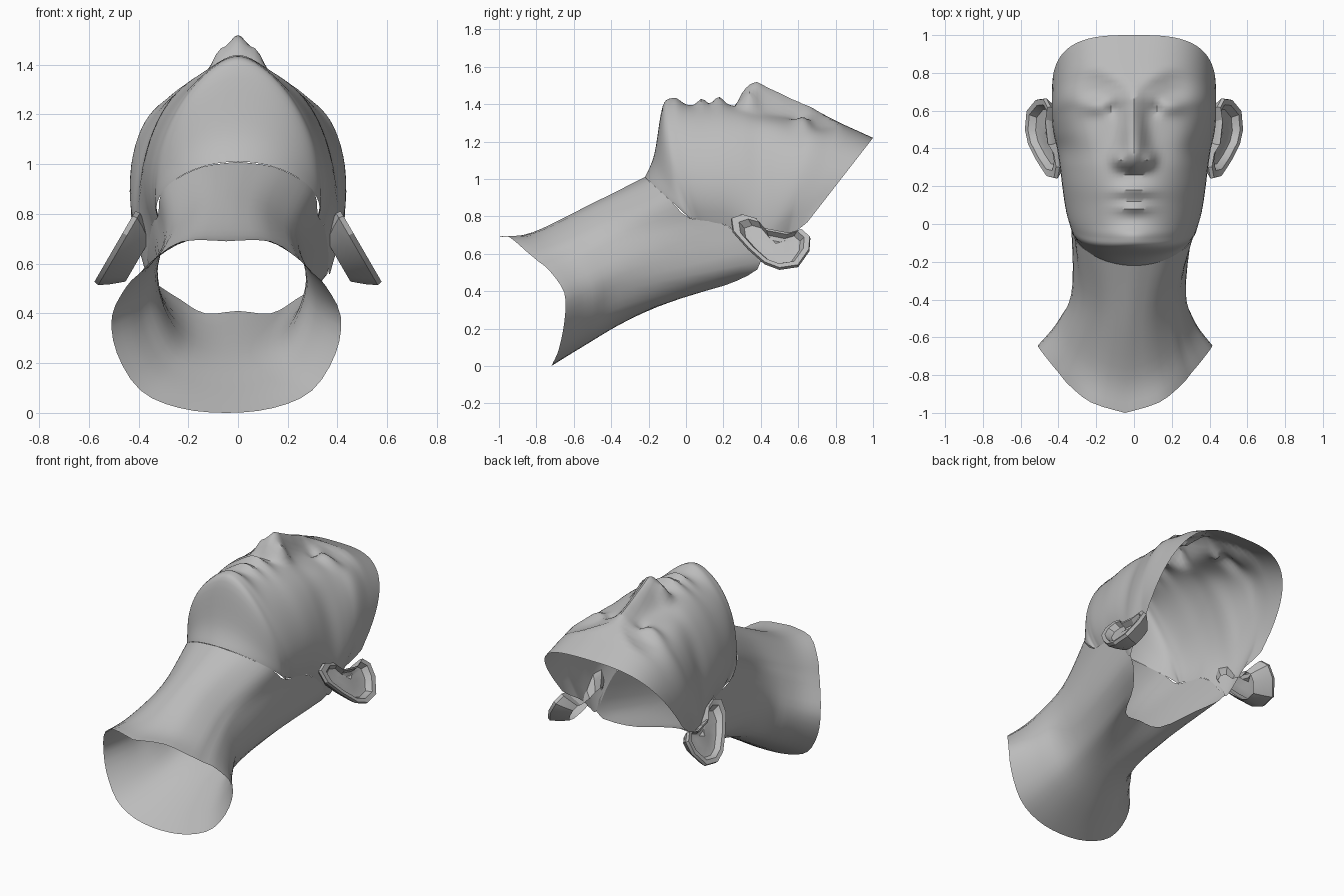
import bpy, bmesh, math
from mathutils import Vector

if "Cube" in bpy.data.objects:
    bpy.data.objects.remove(bpy.data.objects["Cube"])

skin = bpy.data.materials.new("plain grey")
skin.diffuse_color = (0.5, 0.5, 0.5, 1)
skin.use_nodes = True
skin.node_tree.nodes["Principled BSDF"].inputs["Base Color"].default_value = skin.diffuse_color


def make_object(name, rows, closed=False, angle=40, flip=False):
    """Skin a grid of point rows into one smooth mesh."""
    bm = bmesh.new()
    grid = [[bm.verts.new(p) for p in row] for row in rows]
    for a, b in zip(grid, grid[1:]):
        n = len(a)
        for i in range(n if closed else n - 1):
            j = (i + 1) % n
            quad = (a[i], a[j], b[j], b[i])
            bm.faces.new(quad[::-1] if flip else quad)
    bmesh.ops.remove_doubles(bm, verts=bm.verts, dist=0.0005)
    mesh = bpy.data.meshes.new(name)
    bm.to_mesh(mesh)
    bm.free()
    mesh.materials.append(skin)
    obj = bpy.data.objects.new(name, mesh)
    bpy.context.collection.objects.link(obj)
    bpy.ops.object.select_all(action='DESELECT')
    obj.select_set(True)
    bpy.context.view_layer.objects.active = obj
    bpy.ops.object.shade_smooth_by_angle(angle=math.radians(angle))
    return obj


def spline(rows, steps):
    """Catmull-Rom interpolation through rows of numbers."""
    out = []
    for i in range(len(rows) - 1):
        p0, p1, p2 = rows[max(i - 1, 0)], rows[i], rows[i + 1]
        p3 = rows[min(i + 2, len(rows) - 1)]
        for s in range(steps):
            t = s / steps
            out.append([0.5 * (2 * b + (c - a) * t + (2 * a - 5 * b + 4 * c - d) * t * t
                               + (3 * b - a - 3 * c + d) * t ** 3)
                        for a, b, c, d in zip(p0, p1, p2, p3)])
    return out + [list(rows[-1])]


def lerp_table(table, v):
    if v <= table[0][0] or v >= table[-1][0]:
        return 0
    for (a, fa), (b, fb) in zip(table, table[1:]):
        if v <= b:
            return fa + (fb - fa) * (v - a) / (b - a)


def bump(x, y, cx, cy, sx, sy):
    return math.exp(-((x - cx) / sx) ** 2 - ((y - cy) / sy) ** 2)


NOSE = [(0.265, 0), (0.30, 0.075), (0.33, 0.12), (0.375, 0.155), (0.5, 0.12),
        (0.6, 0.08), (0.7, 0.01), (0.74, 0)]


def relief(x, y):
    """Height of the facial features above the plain face."""
    x = abs(x)
    width = 0.04 + 0.03 * max(0, min(1, (0.68 - y) / 0.3))
    h = lerp_table(NOSE, y) * math.exp(-(x / width) ** 2)
    h += 0.05 * bump(x, y, 0.08, 0.34, 0.035, 0.04)        # nostril wings
    brow = 0.70 + 0.12 * math.sin(min(x / 0.36, 1) * math.pi * 0.75)
    rim = max(0, min(1, (brow - y) / 0.03))                # eye socket under the brow
    h -= 0.055 * rim * bump(x, y, 0.2, 0.69, 0.12, 0.10)
    h += 0.045 * bump(x, y, 0.2, 0.625, 0.08, 0.045)       # eyelids
    h -= 0.03 * bump(x, y, 0.115, 0.61, 0.025, 0.035)
    h += 0.015 * bump(x, y, 0.27, 0.42, 0.08, 0.1)         # cheekbone
    droop = y + 0.25 * x * x
    h += 0.045 * bump(x, droop, 0, 0.175, 0.10, 0.035)     # upper lip
    h += 0.04 * bump(x, y, 0, 0.085, 0.09, 0.03)           # lower lip
    h += 0.025 * bump(x, y, 0, -0.06, 0.12, 0.045)         # chin
    return h


# Head shell: centre y, centre z, half width, edge y, edge z, squareness, bend
STATIONS = [
    (1.00, 1.22, .437, .65, .77, 3.1, 1.0), (.85, 1.288, .446, .60, .73, 2.9, 1.0),
    (.70, 1.355, .450, .54, .69, 2.85, 1.2), (.60, 1.335, .448, .48, .64, 2.85, 1.4),
    (.50, 1.34, .440, .44, .595, 2.7, 1.5), (.40, 1.36, .425, .39, .56, 2.5, 1.5),
    (.30, 1.385, .412, .30, .68, 2.35, 1.5), (.20, 1.395, .403, .22, .75, 2.2, 1.6),
    (.10, 1.39, .393, .15, .765, 2.1, 1.8), (.00, 1.395, .380, .09, .775, 2.0, 2.0),
    (-.07, 1.41, .367, .05, .785, 1.85, 2.0), (-.125, 1.385, .355, .03, .79, 1.8, 1.8),
    (-.17, 1.13, .35, .025, .79, 1.9, 1.3), (-.22, 1.01, .34, .02, .79, 2.0, 1.0)]
COLS = 26
head_rows = []
for yc, zc, w, ye, ze, n, k in spline(STATIONS, 5):
    taper = max(0.02, min(0.14, 0.4 * (1.05 - yc)))
    taper *= max(0.4, min(1, 1 + (yc + 0.05) * 4))
    row = []
    for i in range(-COLS, COLS + 1):
        a = math.pi / 2 * (abs(i) / COLS) ** 1.4
        d = 1 - max(0, math.cos(a)) ** (2 / n)
        x = math.copysign(w * math.sin(a) ** (2 / n) * (1 - taper * d ** 5), i)
        y = yc + (ye - yc) * d ** k
        z = zc + (ze - zc) * d
        fade = max(0, 1 - 1.6 * d) if yc > -0.13 else 0
        row.append((x, y, z + relief(x, y) * min(1, fade * 1.5)))
    head_rows.append(row)
make_object("head_shell", head_rows, flip=True)

# Neck: half rings from front to back, lofted from collar up to jaw and nape
COLLAR = [(0, -1, .69), (.18, -.945, .69), (.30, -.85, .61), (.35, -.79, .56), (.40, -.73, .51),
          (.46, -.65, .39), (.44, -.65, .24), (.345, -.68, .09), (.19, -.71, .02), (0, -.72, 0)]
FLARE = [(0, -.82, .715), (.14, -.78, .71), (.25, -.68, .66), (.29, -.63, .62), (.325, -.58, .57),
         (.355, -.51, .45), (.335, -.50, .32), (.26, -.52, .19), (.14, -.54, .125), (0, -.55, .105)]
THROAT = [(0, -.5, .87), (.11, -.48, .85), (.21, -.42, .785), (.25, -.39, .735), (.275, -.36, .68),
          (.30, -.31, .55), (.27, -.28, .42), (.20, -.28, .31), (.11, -.30, .26), (0, -.31, .245)]
NAPE = [(0, -.22, 1.01), (.14, -.199, .99), (.25, -.143, .939), (.31, -.079, .88),
        (.322, .02, .79), (.347, .22, .75), (.36, .40, .56), (.23, .27, .455),
        (.13, .08, .40), (0, .05, .41)]


def full_ring(half, shift):
    ring = half + [(-x, y, z) for x, y, z in half[-2:0:-1]]
    loop = spline([(x + shift, y, z) for x, y, z in ring + ring[:1]], 3)
    return loop[:-1]


neck_rings = [full_ring(r, s) for r, s in
              ((COLLAR, -.047), (FLARE, -.04), (THROAT, -.025), (NAPE, 0))]
flat = [[c for p in ring for c in p] for ring in neck_rings]
neck_rows = [[row[i:i + 3] for i in range(0, len(row), 3)] for row in spline(flat, 5)]
make_object("neck", neck_rows, closed=True)

# Ears: outline in y, z on a plane that leans away from the head
OUTLINE = [(.24, .79), (.30, .81), (.37, .79), (.42, .735), (.55, .71), (.62, .73), (.665, .69),
           (.66, .62), (.60, .535), (.50, .52), (.42, .55), (.33, .63), (.25, .72)]
# ring scale and offset along the ear normal, from the back to the bowl
LAYERS = [(.6, -.10), (.85, -.05), (1, -.012), (.98, .008), (.82, .005), (.70, -.03),
          (.35, -.035), (.0, -.02)]
normal = Vector((0.865, 0, 0.5))
centre = Vector((0.488, 0.48, 0.665))
for side, name in ((1, "right_ear"), (-1, "left_ear")):
    rows = []
    for scale, off in LAYERS:
        row = []
        for y, z in OUTLINE:
            p = Vector((0.41 + (0.80 - z) * 0.58, y, z))
            p = centre + (p - centre) * scale + normal * off
            row.append((p.x * side, p.y, p.z))
        rows.append(row)
    make_object(name, rows, closed=True, angle=30, flip=(side > 0))
